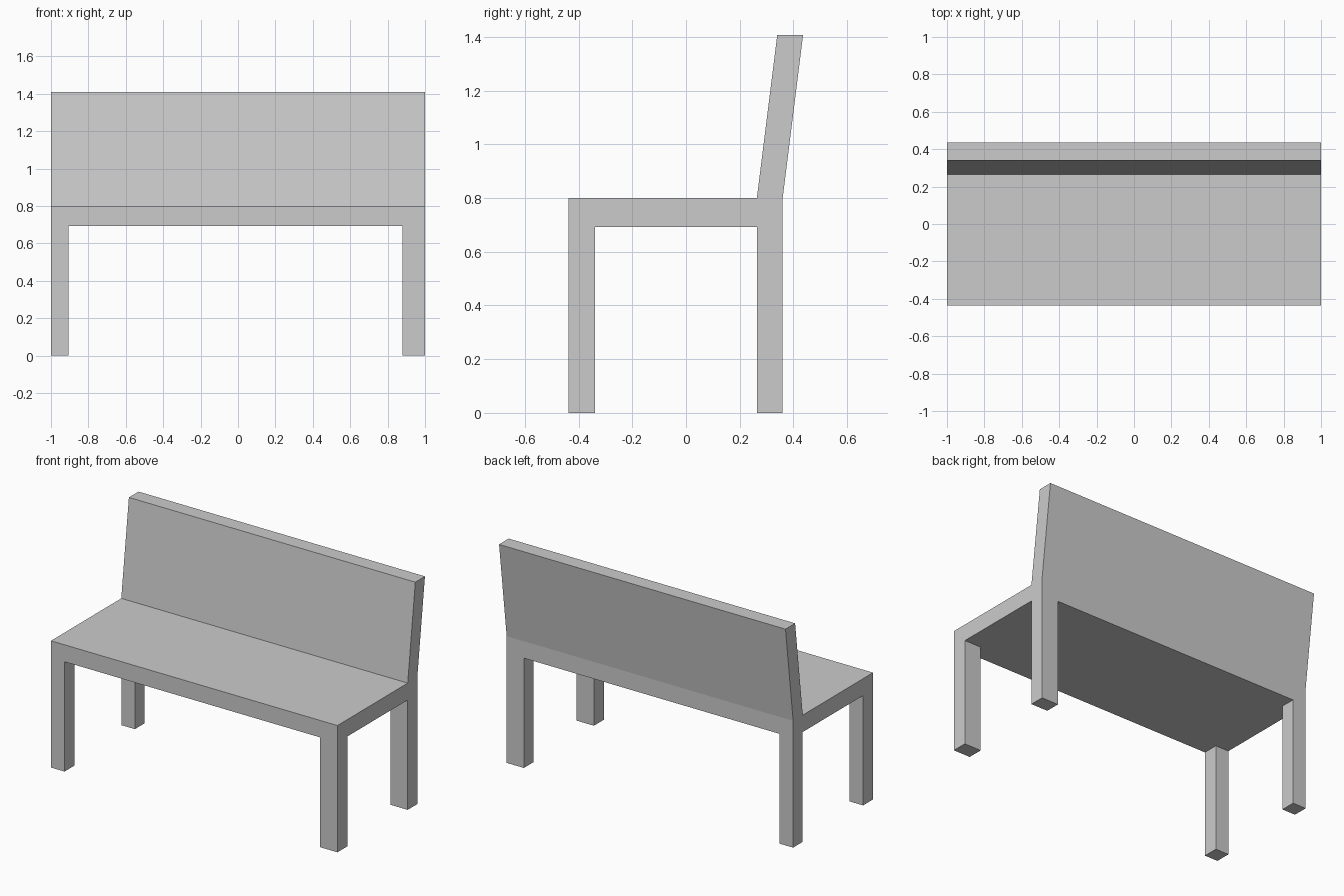
import bpy, bmesh
from mathutils import Vector, Matrix

if "Cube" in bpy.data.objects:
    bpy.data.objects.remove(bpy.data.objects["Cube"])

X_MIN, X_LEFT, X_RIGHT, X_MAX = -1.0, -0.905, 0.88, 1.0
Y_FRONT, Y_FRONT_LEG, Y_BACK_LEG, Y_BACK = -0.437, -0.338, 0.264, 0.36
SEAT_BOTTOM, SEAT_TOP, BACK_TOP = 0.693, 0.80, 1.408
BACK_LEAN = 0.076


def pull_out(bm, faces, offset):
    """Extrude a region by an offset, leaving no faces inside the body."""
    new = bmesh.ops.extrude_face_region(bm, geom=faces)["geom"]
    verts = [g for g in new if isinstance(g, bmesh.types.BMVert)]
    bmesh.ops.translate(bm, verts=verts, vec=Vector(offset))
    leftover = [f for f in faces if f.is_valid]
    if leftover:
        bmesh.ops.delete(bm, geom=leftover, context='FACES')


def pick(bm, z, test):
    """Horizontal faces at height z whose centre passes the test."""
    return [f for f in bm.faces if abs(f.normal.z) > 0.9
            and abs(f.calc_center_median().z - z) < 1e-4
            and test(f.calc_center_median())]


bm = bmesh.new()

# Seat slab
size = Vector((X_MAX - X_MIN, Y_BACK - Y_FRONT, SEAT_TOP - SEAT_BOTTOM))
centre = Vector((X_MAX + X_MIN, Y_BACK + Y_FRONT, SEAT_TOP + SEAT_BOTTOM)) / 2
bmesh.ops.create_cube(bm, size=1, matrix=Matrix.Translation(centre) @ Matrix.Diagonal((*size, 1)))

# Cuts that mark out the legs and the backrest
for co, no in (((X_LEFT, 0, 0), (1, 0, 0)), ((X_RIGHT, 0, 0), (1, 0, 0)),
               ((0, Y_FRONT_LEG, 0), (0, 1, 0)), ((0, Y_BACK_LEG, 0), (0, 1, 0))):
    bmesh.ops.bisect_plane(bm, geom=bm.verts[:] + bm.edges[:] + bm.faces[:],
                           plane_co=co, plane_no=no)
bm.normal_update()

# Leaning backrest
pull_out(bm, pick(bm, SEAT_TOP, lambda c: c.y > Y_BACK_LEG),
         (0, BACK_LEAN, BACK_TOP - SEAT_TOP))
bm.normal_update()

# Four legs
corners = pick(bm, SEAT_BOTTOM, lambda c: not X_LEFT < c.x < X_RIGHT
               and not Y_FRONT_LEG < c.y < Y_BACK_LEG)
for face in corners:
    pull_out(bm, [face], (0, 0, -SEAT_BOTTOM))

# Merge the flat faces left by the cuts
bmesh.ops.dissolve_limit(bm, angle_limit=0.01, verts=bm.verts[:], edges=bm.edges[:])
bmesh.ops.recalc_face_normals(bm, faces=bm.faces[:])

mesh = bpy.data.meshes.new("bench")
bm.to_mesh(mesh)
bm.free()
bpy.context.collection.objects.link(bpy.data.objects.new("bench", mesh))
